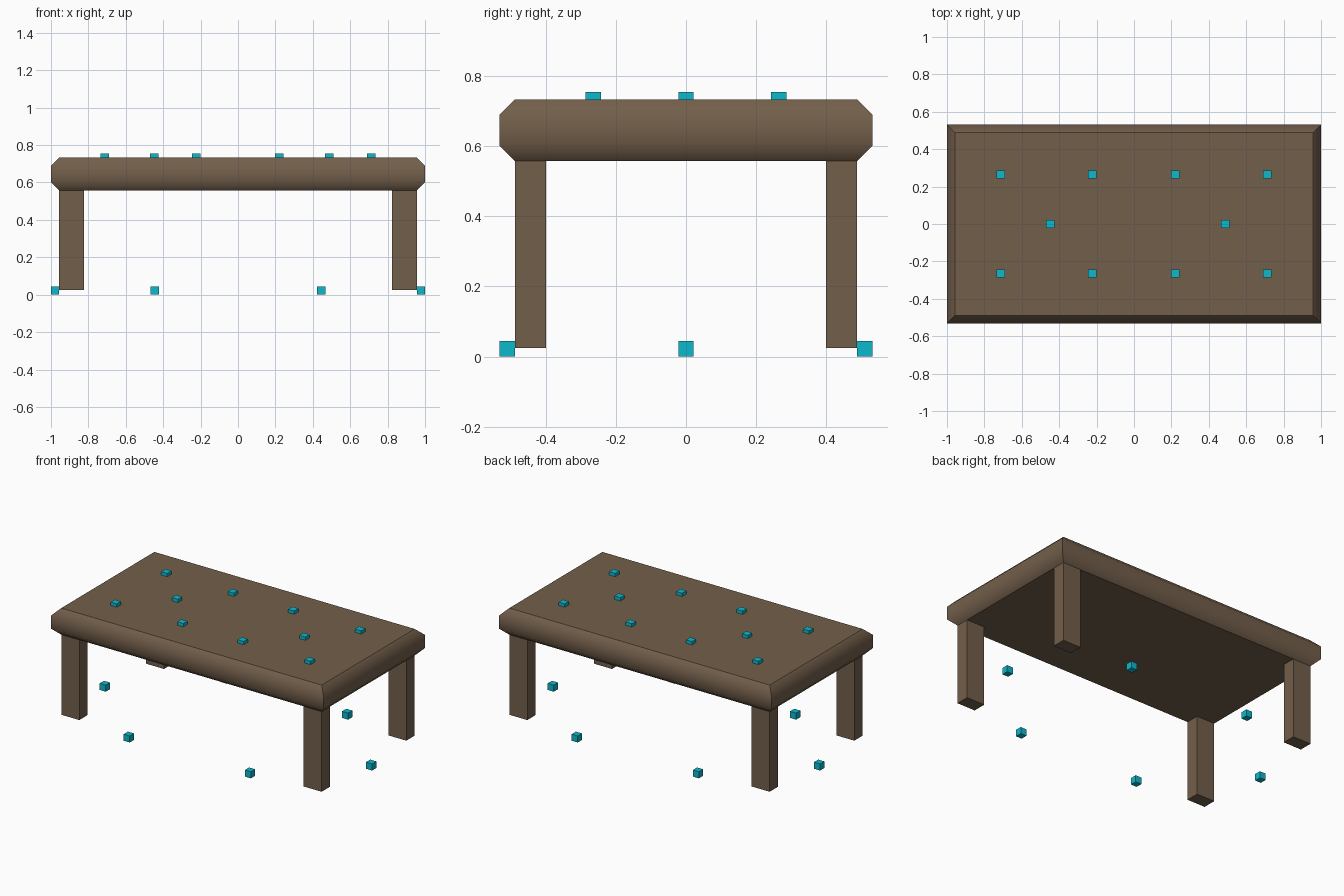
import bpy
import bmesh

cube = bpy.data.objects.get("Cube")
if cube:
    bpy.data.objects.remove(cube, do_unlink=True)


def make_material(name, color):
    mat = bpy.data.materials.new(name)
    mat.use_nodes = True
    mat.diffuse_color = color
    mat.node_tree.nodes["Principled BSDF"].inputs["Base Color"].default_value = color
    return mat


wood = make_material("brown wood", (0.171, 0.114, 0.070, 1))
cyan = make_material("cyan marker", (0.004, 0.479, 0.604, 1))


def finish(name, bm, mat):
    bmesh.ops.recalc_face_normals(bm, faces=bm.faces)
    mesh = bpy.data.meshes.new(name)
    bm.to_mesh(mesh)
    bm.free()
    mesh.materials.append(mat)
    obj = bpy.data.objects.new(name, mesh)
    bpy.context.collection.objects.link(obj)
    return obj


def box(name, center, size, mat):
    bm = bmesh.new()
    bmesh.ops.create_cube(bm, size=1)
    for v in bm.verts:
        v.co = [c + s * k for c, s, k in zip(center, size, v.co)]
    return finish(name, bm, mat)


# Tabletop: stacked rectangles with chamfered, softly shaded sides
HALF_X, HALF_Y, CHAMFER = 1.0, 0.532, 0.044
bm = bmesh.new()
rings = []
for z, inset in ((0.557, CHAMFER), (0.601, 0), (0.689, 0), (0.733, CHAMFER)):
    x, y = HALF_X - inset, HALF_Y - inset
    rings.append([bm.verts.new((sx * x, sy * y, z))
                  for sx, sy in ((-1, -1), (1, -1), (1, 1), (-1, 1))])
bm.faces.new(rings[0][::-1])
bm.faces.new(rings[-1])
for low, high in zip(rings, rings[1:]):
    for i in range(4):
        j = (i + 1) % 4
        bm.faces.new((low[i], low[j], high[j], high[i]))
for f in bm.faces:
    f.smooth = True
# Only the horizontal edges around the middle band stay soft
soft = {v for ring in rings[1:3] for v in ring}
for e in bm.edges:
    a, b = e.verts
    e.smooth = a in soft and b in soft and abs(a.co.z - b.co.z) < 0.001
finish("tabletop", bm, wood)

# Legs
for side, sx in (("right", -1), ("left", 1)):
    for end, sy in (("front", -1), ("back", 1)):
        box(f"{end}_{side}_leg", (sx * 0.89, sy * 0.444, 0.291),
            (0.132, 0.088, 0.532), wood)

# Marker cubes around the floor and set into the tabletop
M = 0.044
floor_spots = [(x, y) for x in (-0.445, 0.445) for y in (-0.51, 0.51)]
floor_spots += [(-0.978, 0), (0.978, 0)]
top_spots = [(x, y) for x in (-0.712, -0.223, 0.22, 0.712) for y in (-0.265, 0.265)]
top_spots += [(-0.448, 0), (0.488, 0)]
for group, spots, z in (("floor", floor_spots, M / 2), ("tabletop", top_spots, 0.733)):
    for n, (x, y) in enumerate(spots, 1):
        box(f"{group}_marker_{n}", (x, y, z), (M, M, M), cyan)
